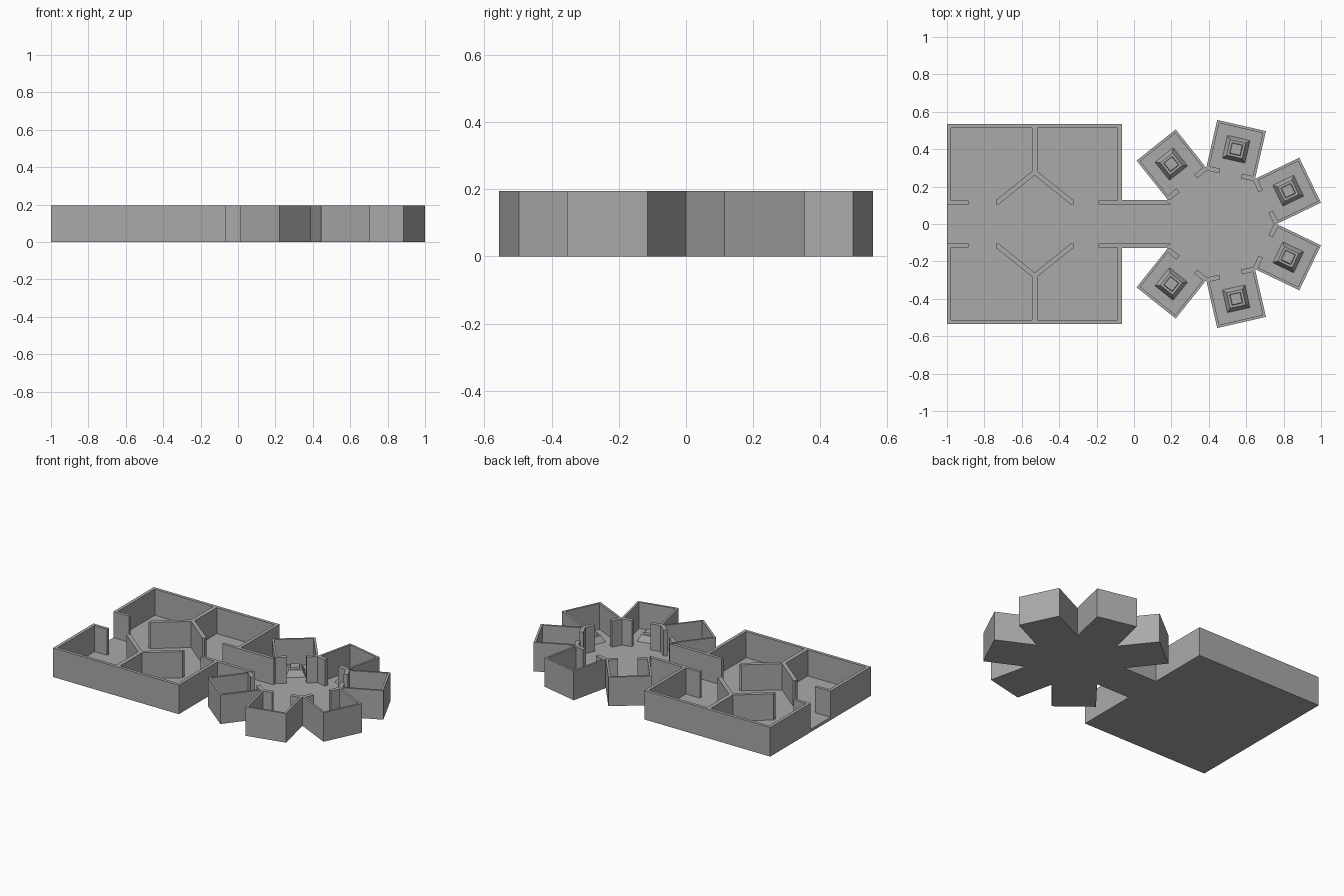
import bpy, bmesh, math
from mathutils import Matrix, Vector

cube = bpy.data.objects.get("Cube")
if cube:
    bpy.data.objects.remove(cube, do_unlink=True)

# Single stone grey material
stone = bpy.data.materials.new("stone_grey")
stone.use_nodes = True
GREY = (0.4, 0.4, 0.4, 1)
stone.diffuse_color = GREY
stone.node_tree.nodes["Principled BSDF"].inputs["Base Color"].default_value = GREY

FLOOR, TOP = 0.02, 0.195
HUB_X, POD_END, POD_HALF = 0.455, 0.54, 0.1335
STEP = math.pi / 7                       # half of one seventh of a turn
POD_START = POD_HALF / math.tan(STEP)
HUB_RADIUS = POD_HALF / math.sin(STEP)


def finish(name, bm, matrix=None):
    if matrix:
        bm.transform(matrix)
    bmesh.ops.recalc_face_normals(bm, faces=bm.faces)
    mesh = bpy.data.meshes.new(name)
    bm.to_mesh(mesh)
    bm.free()
    mesh.materials.append(stone)
    obj = bpy.data.objects.new(name, mesh)
    bpy.context.collection.objects.link(obj)
    return obj


def prism(name, outline, z0, z1, matrix=None):
    """Extrude a flat outline from z0 up to z1."""
    bm = bmesh.new()
    face = bm.faces.new([bm.verts.new((x, y, z0)) for x, y in outline])
    grown = bmesh.ops.extrude_face_region(bm, geom=[face])["geom"]
    bmesh.ops.translate(bm, vec=(0, 0, z1 - z0),
                        verts=[v for v in grown if isinstance(v, bmesh.types.BMVert)])
    return finish(name, bm, matrix)


def rect(x0, x1, y0, y1):
    return [(x0, y0), (x1, y0), (x1, y1), (x0, y1)]


def tapered_block(name, base, top, z0, z1, matrix):
    """Square block whose half widths are base below and top above."""
    bm = bmesh.new()
    bmesh.ops.create_cone(bm, cap_ends=True, segments=4, depth=z1 - z0,
                          radius1=base * math.sqrt(2), radius2=top * math.sqrt(2))
    bm.transform(Matrix.Translation((0, 0, (z0 + z1) / 2)) @ Matrix.Rotation(math.pi / 4, 4, "Z"))
    return finish(name, bm, matrix)


# Floors
prism("hall_floor", rect(-1, -0.067, -0.533, 0.533), 0, FLOOR)
prism("corridor_floor", rect(-0.067, 0.18, -0.126, 0.126), 0, FLOOR)
prism("hub_floor", [(HUB_X + HUB_RADIUS * math.cos(2 * STEP * i),
                     HUB_RADIUS * math.sin(2 * STEP * i)) for i in range(7)], 0, FLOOR)

# Hall perimeter with its entrance return and corridor wall, mirrored front to back
hall_wall = [(-1, 0.535), (-0.065, 0.535), (-0.065, 0.127), (0.172, 0.127),
             (0.195, 0.105), (-0.19, 0.105), (-0.19, 0.125), (-0.087, 0.125),
             (-0.087, 0.514), (-0.978, 0.514), (-0.978, 0.125), (-0.885, 0.125),
             (-0.885, 0.105), (-1, 0.105)]
# Y-shaped partition: one half, then reflected about its stem
MID = -0.531
half = [(0.014, 0.52), (0.014, 0.282), (0.207, 0.127), (0.207, 0.105), (0.192, 0.105)]
partition = ([(MID + x, y) for x, y in half] + [(MID, 0.26)]
             + [(MID - x, y) for x, y in reversed(half)])
for side, sign in (("back", 1), ("front", -1)):
    flip = Matrix.Diagonal(Vector((1, sign, 1, 1)))
    prism("hall_wall_" + side, hall_wall, 0, TOP, flip)
    prism("hall_partition_" + side, partition, FLOOR, TOP, flip)

# Six pods around the hub; the seventh direction holds the corridor
W = 0.014
JAMB = 0.026
inner_r = POD_START - JAMB * 0.5
u_wall = [(POD_START, POD_HALF), (POD_END, POD_HALF), (POD_END, -POD_HALF),
          (POD_START, -POD_HALF), (POD_START, W - POD_HALF), (POD_END - W, W - POD_HALF),
          (POD_END - W, POD_HALF - W), (POD_START, POD_HALF - W)]
jamb = [(POD_START + JAMB / 2, POD_HALF), (POD_START, POD_HALF),
        (inner_r, inner_r * math.tan(STEP)), (inner_r, 0.06), (POD_START + JAMB / 2, 0.06)]
for n, k in enumerate((1, 3, 5, -5, -3, -1), 1):
    place = Matrix.Translation((HUB_X, 0, 0)) @ Matrix.Rotation(k * STEP, 4, "Z")
    prism(f"pod_floor_{n}", rect(POD_START, POD_END - 0.003, 0.003 - POD_HALF, POD_HALF - 0.003),
          0, FLOOR, place)
    prism(f"pod_wall_{n}", u_wall, 0, TOP, place)
    for side, sign in (("left", 1), ("right", -1)):
        prism(f"pod_door_jamb_{side}_{n}", jamb, FLOOR, TOP,
              place @ Matrix.Diagonal(Vector((1, sign, 1, 1))))
    # Stepped pedestal in the middle of the pod
    stand = place @ Matrix.Translation((0.41, 0, 0))
    tapered_block(f"pedestal_base_{n}", 0.062, 0.042, FLOOR, 0.06, stand)
    tapered_block(f"pedestal_cap_{n}", 0.03, 0.027, 0.06, 0.072, stand)
